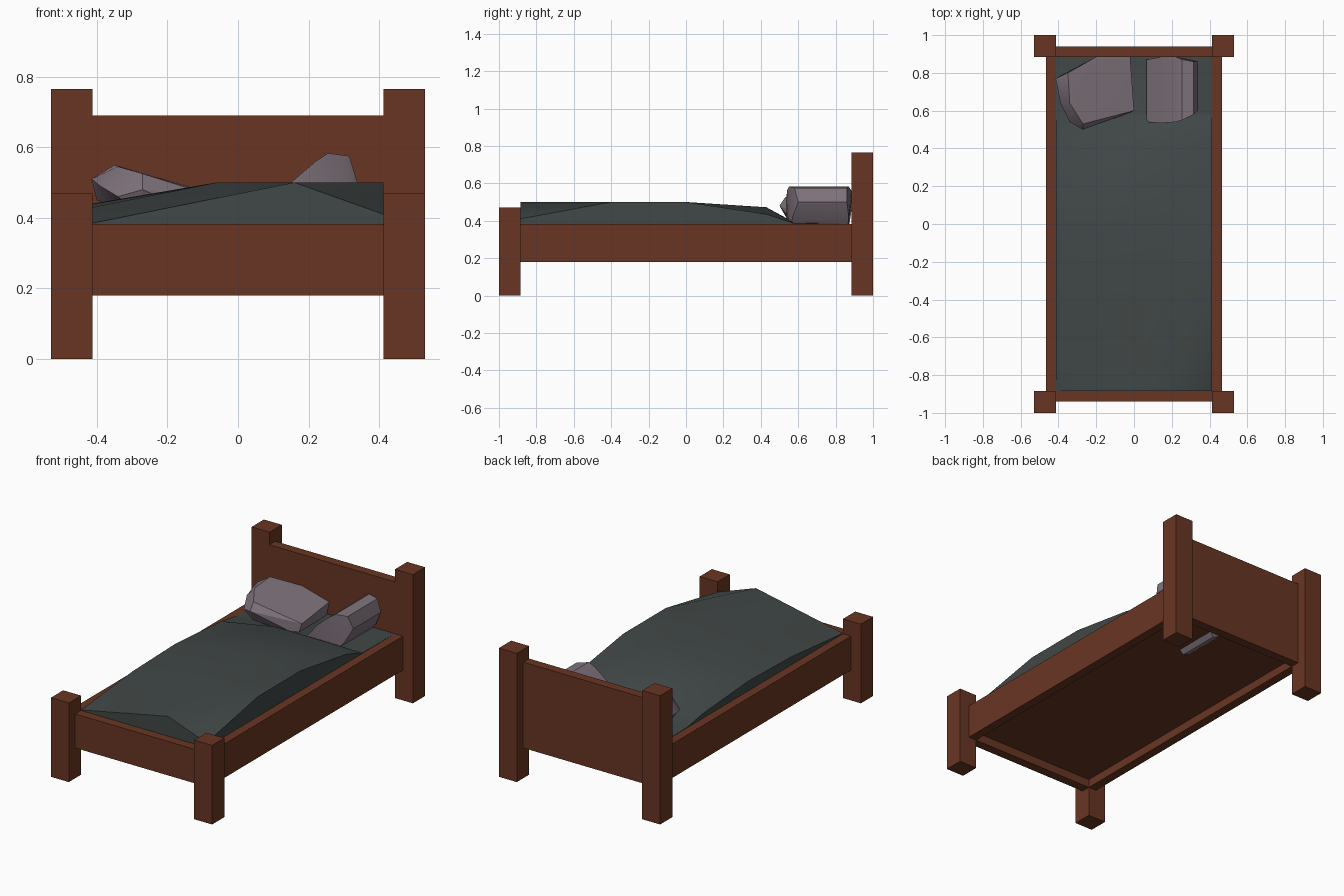
import bpy, bmesh, math

cube = bpy.data.objects.get("Cube")
if cube:
    bpy.data.objects.remove(cube, do_unlink=True)


def material(name, colour):
    mat = bpy.data.materials.new(name)
    mat.use_nodes = True
    rgba = (*colour, 1)
    mat.diffuse_color = rgba
    mat.node_tree.nodes["Principled BSDF"].inputs["Base Color"].default_value = rgba
    return mat


wood = material("brown wood", (0.14, 0.036, 0.017))
cloth = material("grey green cloth", (0.053, 0.064, 0.063))
linen = material("pale mauve linen", (0.215, 0.172, 0.202))


def finish(name, bm, mat, smooth=False):
    bmesh.ops.recalc_face_normals(bm, faces=bm.faces)
    mesh = bpy.data.meshes.new(name)
    bm.to_mesh(mesh)
    bm.free()
    mesh.materials.append(mat)
    obj = bpy.data.objects.new(name, mesh)
    bpy.context.collection.objects.link(obj)
    if smooth:
        bpy.ops.object.select_all(action="DESELECT")
        obj.select_set(True)
        bpy.context.view_layer.objects.active = obj
        bpy.ops.object.shade_smooth_by_angle(angle=math.radians(25))
    return obj


def box(name, low, high, mat=wood):
    bm = bmesh.new()
    bmesh.ops.create_cube(bm, size=1)
    for v in bm.verts:
        v.co = [a if c < 0 else b for c, a, b in zip(v.co, low, high)]
    return finish(name, bm, mat)


IN_X, RAIL_X, OUT_X = 0.412, 0.465, 0.53
IN_Y, RAIL_Y, OUT_Y = 0.885, 0.94, 1.0
LOW, RAIL_TOP = 0.18, 0.382

# Posts and side rails on both sides
for side, s in (("left", 1), ("right", -1)):
    x0, x1 = sorted((s * IN_X, s * OUT_X))
    box(f"front_post_{side}", (x0, -OUT_Y, 0), (x1, -IN_Y, 0.47))
    box(f"back_post_{side}", (x0, IN_Y, 0), (x1, OUT_Y, 0.765))
    x0, x1 = sorted((s * IN_X, s * RAIL_X))
    box(f"side_rail_{side}", (x0, -IN_Y, LOW), (x1, IN_Y, RAIL_TOP))

# End boards and base panel
box("footboard", (-IN_X, -RAIL_Y, LOW), (IN_X, -IN_Y, RAIL_TOP))
box("headboard", (-IN_X, IN_Y, LOW), (IN_X, RAIL_Y, 0.69))
box("base_panel", (-IN_X, -IN_Y, 0.23), (IN_X, IN_Y, 0.3))

# Rumpled blanket: each row is a depth followed by heights across the bed
columns = (-IN_X, -0.06, 0.16, IN_X)
rows = (
    (-IN_Y, 0.385, 0.456, 0.50, 0.41),
    (-0.40, 0.43, 0.50, 0.50, 0.50),
    (0.00, 0.44, 0.50, 0.50, 0.50),
    (0.43, 0.41, 0.472, 0.472, 0.435),
    (0.58, 0.385, 0.39, 0.39, 0.385),
    (IN_Y, 0.382, 0.382, 0.382, 0.382),
)
bm = bmesh.new()
grid = [[bm.verts.new((x, y, z)) for x, z in zip(columns, heights)]
        for y, *heights in rows]
for a, b in zip(grid, grid[1:]):
    for i in range(len(columns) - 1):
        bm.faces.new((a[i], a[i + 1], b[i + 1]))
        bm.faces.new((a[i], b[i + 1], b[i]))
rim = [e for e in bm.edges if e.is_boundary]
skirt = bmesh.ops.extrude_edge_only(bm, edges=rim)["geom"]
for v in skirt:
    if isinstance(v, bmesh.types.BMVert):
        v.co.z = 0.3
finish("blanket", bm, cloth, smooth=True)


# Faceted pillows, each wrapped around a handful of corner points
def pillow(name, points):
    bm = bmesh.new()
    for p in points:
        bm.verts.new(p)
    hull = bmesh.ops.convex_hull(bm, input=bm.verts)
    loose = [v for v in bm.verts if not v.link_faces]
    bmesh.ops.delete(bm, geom=loose, context="VERTS")
    return finish(name, bm, linen, smooth=True)


pillow("large_pillow", (
    (-0.415, 0.77, 0.51), (-0.39, 0.64, 0.49), (-0.40, 0.78, 0.45),
    (-0.35, 0.80, 0.55), (-0.34, 0.64, 0.545), (-0.27, 0.53, 0.525),
    (-0.27, 0.50, 0.48), (-0.34, 0.54, 0.46), (-0.20, 0.885, 0.505),
    (-0.20, 0.87, 0.40), (-0.02, 0.885, 0.455), (0.0, 0.60, 0.44),
    (-0.02, 0.59, 0.37), (-0.03, 0.87, 0.36), (-0.28, 0.54, 0.41),
))

# Tipped pillow: its cross-section narrows at the two thin edges
section = (
    (0.065, 0.40, 0.54, 0.87), (0.15, 0.50, 0.535, 0.885),
    (0.22, 0.56, 0.54, 0.885), (0.255, 0.583, 0.55, 0.87),
    (0.315, 0.575, 0.58, 0.86), (0.338, 0.50, 0.60, 0.86),
    (0.30, 0.42, 0.57, 0.87), (0.20, 0.30, 0.55, 0.86),
    (0.11, 0.205, 0.56, 0.82), (0.065, 0.225, 0.56, 0.82),
)
pillow("small_pillow", [(x, y, z) for x, z, *ends in section for y in ends])
